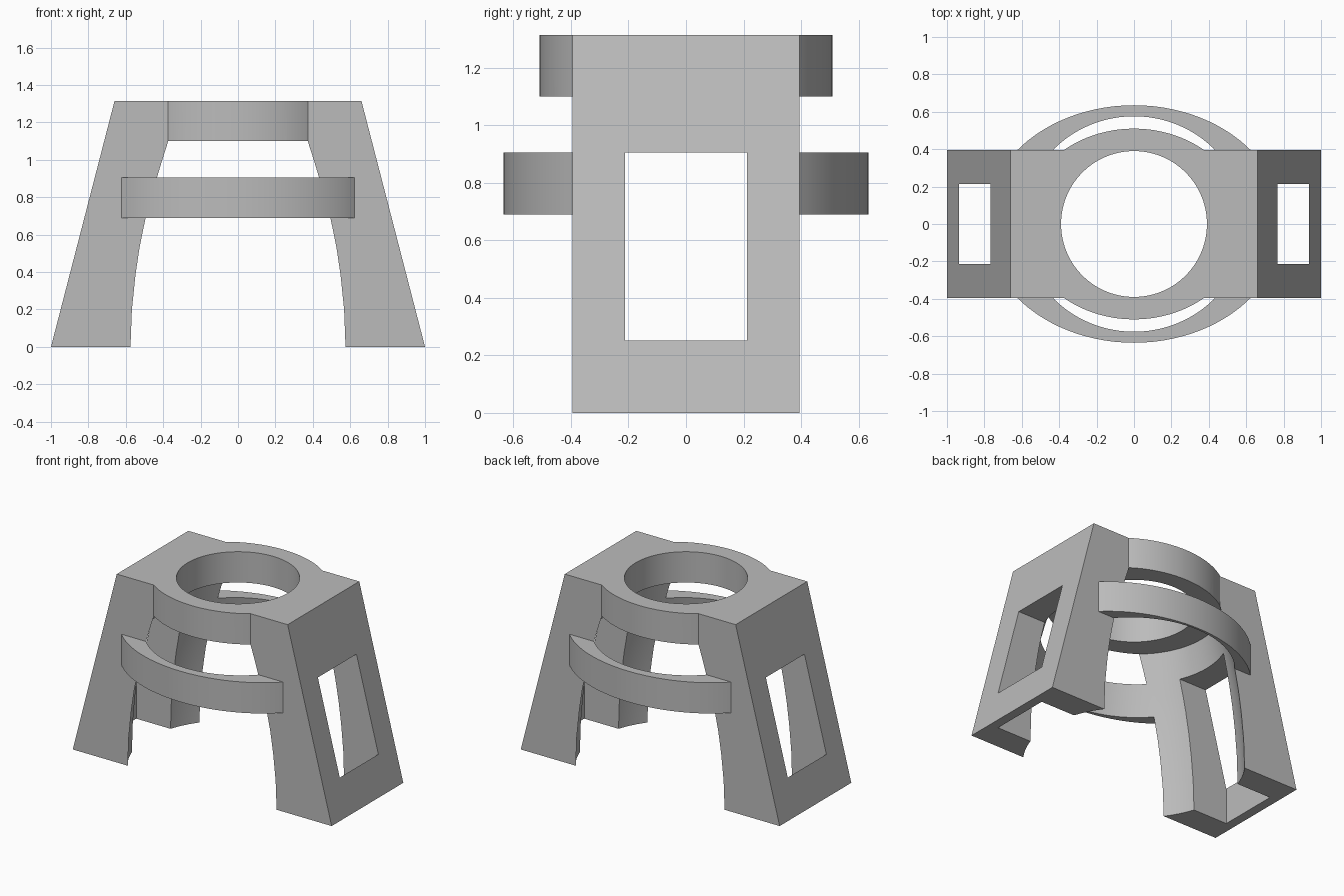
import bpy, bmesh, math

if "Cube" in bpy.data.objects:
    bpy.data.objects.remove(bpy.data.objects["Cube"], do_unlink=True)

SEGMENTS = 96
HEIGHT = 1.315
HALF_DEPTH = 0.395

grey = bpy.data.materials.new("plain grey")
grey.use_nodes = True
grey.diffuse_color = (0.5, 0.5, 0.5, 1)
grey.node_tree.nodes["Principled BSDF"].inputs["Base Color"].default_value = (0.5, 0.5, 0.5, 1)


def loft(name, sections):
    """Closed solid through rings of points, capped at both ends."""
    bm = bmesh.new()
    rings = [[bm.verts.new(p) for p in s] for s in sections]
    for low, high in zip(rings, rings[1:]):
        for i in range(len(low)):
            j = (i + 1) % len(low)
            bm.faces.new((low[i], low[j], high[j], high[i]))
    bm.faces.new(rings[0][::-1])
    bm.faces.new(rings[-1])
    bmesh.ops.recalc_face_normals(bm, faces=bm.faces)
    mesh = bpy.data.meshes.new(name)
    bm.to_mesh(mesh)
    bm.free()
    mesh.materials.append(grey)
    obj = bpy.data.objects.new(name, mesh)
    bpy.context.collection.objects.link(obj)
    return obj


def ellipse(rx, ry, z):
    angles = [2 * math.pi * i / SEGMENTS for i in range(SEGMENTS)]
    return [(rx * math.cos(a), ry * math.sin(a), z) for a in angles]


def rectangle(hx, hy, z):
    return [(-hx, -hy, z), (hx, -hy, z), (hx, hy, z), (-hx, hy, z)]


def combine(target, tool, operation):
    """Apply a boolean and remove the tool."""
    tool.hide_render = True
    mod = target.modifiers.new(operation.lower(), 'BOOLEAN')
    mod.operation = operation
    mod.solver = 'EXACT'
    mod.object = tool
    bpy.context.view_layer.objects.active = target
    bpy.ops.object.modifier_apply(modifier=mod.name)
    bpy.data.objects.remove(tool, do_unlink=True)


# Tapered block that becomes the two legs and the top plate
frame = loft("stand_frame", [rectangle(1.0, HALF_DEPTH, 0),
                             rectangle(0.66, HALF_DEPTH, HEIGHT)])

# Bulging collar at the top and brace band lower down
collar = loft("top_collar", [ellipse(0.593, 0.51, 1.1), ellipse(0.593, 0.51, HEIGHT)])
band = loft("brace_band", [ellipse(0.797, 0.635, 0.69), ellipse(0.797, 0.635, 0.905)])
combine(frame, collar, 'UNION')
combine(frame, band, 'UNION')

# Domed hollow between the legs
dome = [(0.682, -0.1), (0.682, 0), (0.676, 0.2), (0.661, 0.385), (0.643, 0.54),
        (0.620, 0.69), (0.599, 0.8), (0.576, 0.905), (0.535, 1.1)]
hollow = loft("hollow_cutter", [ellipse(r * 1.035, r, z) for r, z in dome])
combine(frame, hollow, 'DIFFERENCE')

# Round opening through the top plate
opening = loft("opening_cutter", [ellipse(0.39, 0.39, 1.0), ellipse(0.39, 0.39, 1.5)])
combine(frame, opening, 'DIFFERENCE')

# Channel that opens a window in the slope of each leg
channel = loft("window_cutter", [rectangle(0.935, 0.213, -0.1),
                                 rectangle(0.935, 0.213, 0.905)])
combine(frame, channel, 'DIFFERENCE')

# Smooth curved walls, sharp edges
bpy.ops.object.select_all(action='DESELECT')
frame.select_set(True)
bpy.context.view_layer.objects.active = frame
bpy.ops.object.shade_smooth_by_angle(angle=math.radians(25))
